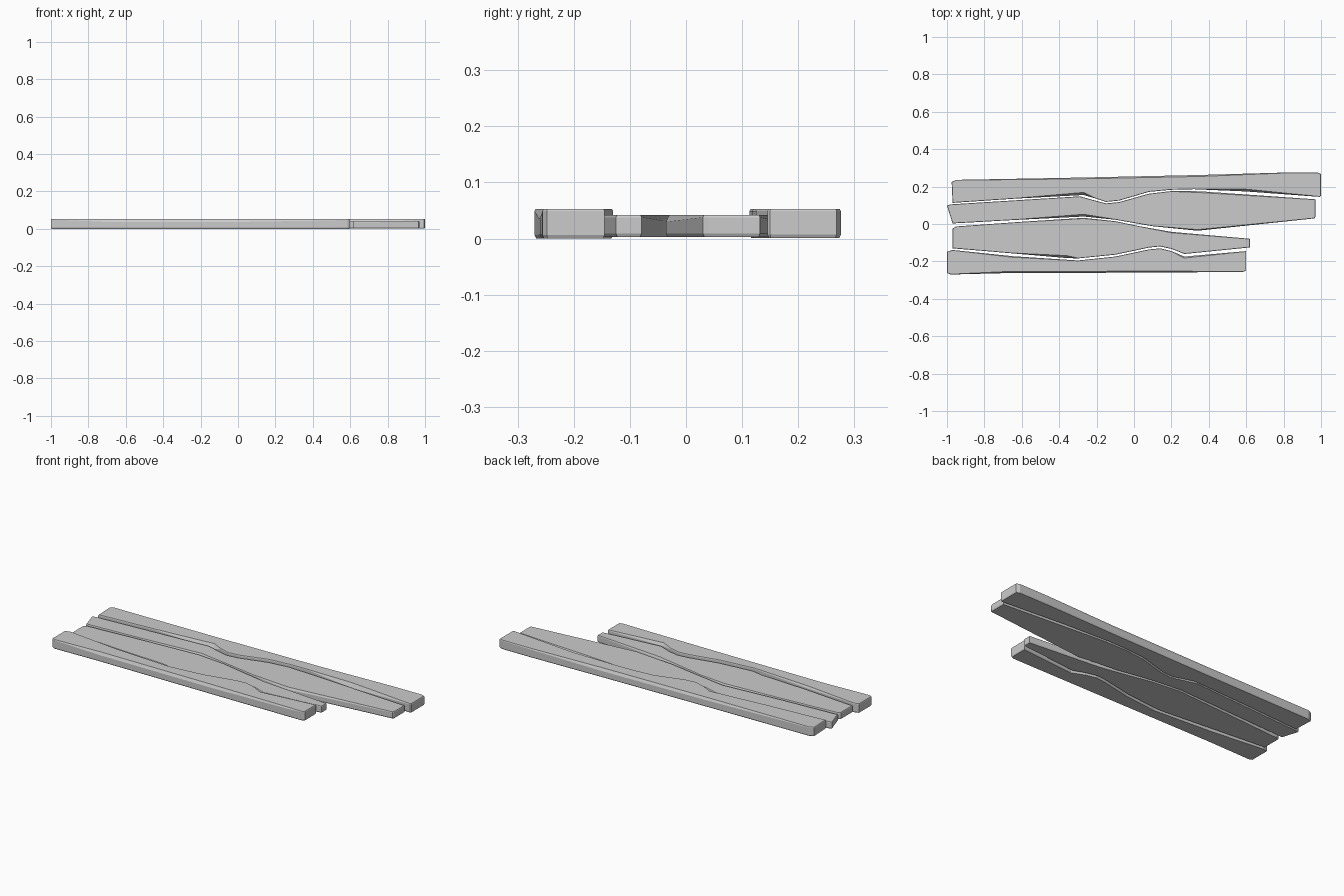
import bpy, bmesh
from mathutils import Vector


def inset(points, amounts):
    """Shift every corner of a counter-clockwise outline inwards."""
    out = []
    n = len(points)
    for i, p in enumerate(points):
        a = (p - points[i - 1]).normalized()
        b = (points[(i + 1) % n] - p).normalized()
        na, nb = Vector((-a.y, a.x)), Vector((-b.y, b.x))
        out.append(p + (na + nb) / max(1 + na.dot(nb), 0.4) * amounts[i])
    return out


def plank(name, outline, z0, z1):
    """Outline points are (x, y, chip): chip is the width of the worn top edge."""
    pts = [Vector(p[:2]) for p in outline]
    chips = [p[2] for p in outline]
    n = len(pts)
    low = [0.003] * n
    rings = [
        [(*p, z0) for p in inset(pts, low)],
        [(*p, z0 + 0.006) for p in pts],
        [(*p, z1 - min(2 * c, 0.026)) for p, c in zip(pts, chips)],
        [(*p, z1) for p in inset(pts, chips)],
    ]
    bm = bmesh.new()
    vs = [[bm.verts.new(co) for co in ring] for ring in rings]
    for a, b in zip(vs, vs[1:]):
        for i in range(n):
            j = (i + 1) % n
            bm.faces.new((a[i], a[j], b[j], b[i]))
    bm.faces.new(vs[0][::-1])
    bm.faces.new(vs[-1])
    bmesh.ops.recalc_face_normals(bm, faces=bm.faces)
    mesh = bpy.data.meshes.new(name)
    bm.to_mesh(mesh)
    bm.free()
    bpy.context.collection.objects.link(bpy.data.objects.new(name, mesh))


S = 0.002  # light edge wear

# back plank, full length and thick
plank("back_plank", [
    (-0.97, 0.113, S), (-0.63, 0.136, S), (-0.27, 0.155, 0.014), (-0.21, 0.138, S),
    (-0.15, 0.118, S), (-0.08, 0.125, S), (0.08, 0.172, S), (0.2, 0.183, S),
    (0.32, 0.186, S), (0.6, 0.174, 0.012), (0.995, 0.145, S), (1.0, 0.15, S),
    (1.0, 0.268, S), (0.98, 0.276, S), (0.8, 0.275, 0.003), (0.35, 0.262, 0.008),
    (-0.3, 0.248, 0.007), (-0.95, 0.236, S), (-0.975, 0.225, S)], 0.001, 0.053)

# inner back plank, thinner with a slanted left end
plank("inner_back_plank", [
    (-0.97, 0.003, S), (-0.63, 0.022, S), (-0.27, 0.04, 0.012), (-0.1, 0.023, S),
    (0.1, -0.012, S), (0.34, -0.036, 0.006), (0.965, 0.03, S), (0.97, 0.04, S),
    (0.97, 0.132, S), (0.35, 0.175, 0.007), (0.2, 0.176, S), (0.08, 0.162, S),
    (-0.08, 0.117, S), (-0.15, 0.11, S), (-0.21, 0.126, S), (-0.29, 0.148, S),
    (-0.98, 0.105, S), (-1.0, 0.098, S)], 0.003, 0.042)

# inner front plank, cut short on the right
plank("inner_front_plank", [
    (-0.97, -0.13, S), (-0.65, -0.157, S), (-0.36, -0.182, 0.013), (-0.3, -0.184, S),
    (-0.1, -0.164, S), (0.08, -0.126, S), (0.14, -0.12, S), (0.2, -0.133, S),
    (0.27, -0.16, S), (0.62, -0.125, S), (0.62, -0.079, S), (0.2, -0.042, 0.005),
    (0.03, -0.012, S), (-0.1, 0.015, S), (-0.27, 0.033, 0.004), (-0.6, 0.012, S),
    (-0.95, -0.013, S), (-0.97, -0.024, S)], 0.003, 0.042)

# front plank, thick and cut short on the right
plank("front_plank", [
    (-1.0, -0.262, S), (-0.98, -0.27, S), (-0.7, -0.263, 0.008), (0.0, -0.26, 0.008),
    (0.5, -0.257, 0.004), (0.585, -0.256, S), (0.6, -0.248, S), (0.6, -0.145, S),
    (0.27, -0.174, 0.008), (0.2, -0.145, S), (0.14, -0.13, S), (0.08, -0.136, S),
    (-0.1, -0.174, S), (-0.3, -0.195, S), (-0.65, -0.172, 0.006), (-0.97, -0.139, S),
    (-1.0, -0.148, S)], 0.0, 0.053)
